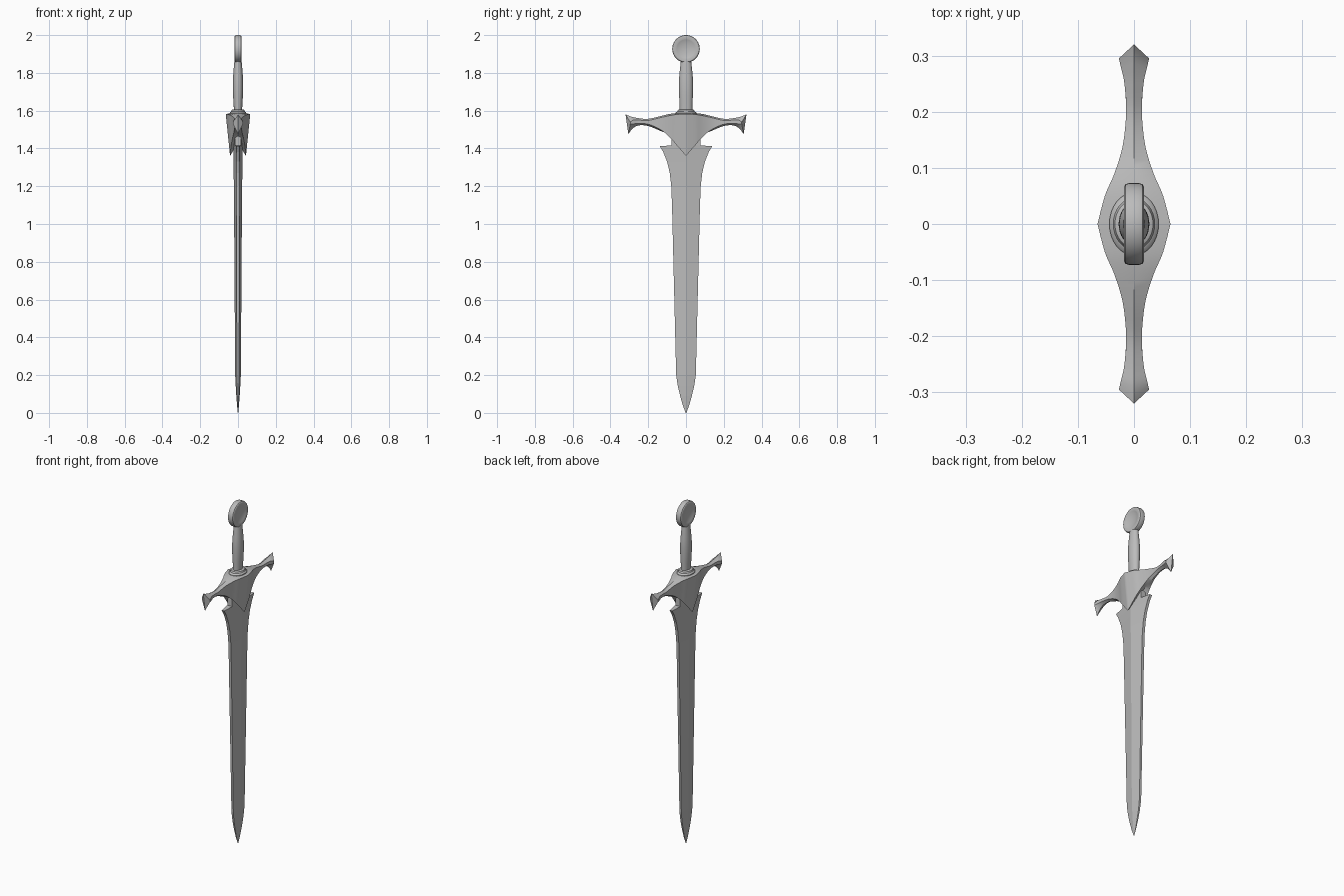
import bpy, bmesh
from math import sin, cos, pi, radians

cube = bpy.data.objects.get("Cube")
if cube:
    bpy.data.objects.remove(cube, do_unlink=True)

steel = bpy.data.materials.new("grey steel")
steel.use_nodes = True
grey = (0.5, 0.5, 0.5, 1)
steel.diffuse_color = grey
steel.node_tree.nodes["Principled BSDF"].inputs["Base Color"].default_value = grey


def loft(name, rings, smooth_angle=None):
    """Skin a row of point rings, closing each end with two half faces."""
    bm = bmesh.new()
    rows = [[bm.verts.new(p) for p in ring] for ring in rings]
    n = len(rows[0])
    for a, b in zip(rows, rows[1:]):
        for i in range(n):
            j = (i + 1) % n
            bm.faces.new((a[i], a[j], b[j], b[i]))
    for end in (rows[0], rows[-1]):
        bm.faces.new(end[:n // 2 + 1])
        bm.faces.new(end[n // 2:] + end[:1])
    bmesh.ops.recalc_face_normals(bm, faces=bm.faces)
    mesh = bpy.data.meshes.new(name)
    bm.to_mesh(mesh)
    bm.free()
    mesh.materials.append(steel)
    obj = bpy.data.objects.new(name, mesh)
    bpy.context.collection.objects.link(obj)
    if smooth_angle:
        bpy.ops.object.select_all(action="DESELECT")
        obj.select_set(True)
        bpy.context.view_layer.objects.active = obj
        bpy.ops.object.shade_smooth_by_angle(angle=radians(smooth_angle))
    return obj


def refine(stations, steps):
    """Smoothly interpolate rows of numbers."""
    out = []
    last = len(stations) - 1
    for k in range(last):
        rows = [stations[min(max(k + d, 0), last)] for d in (-1, 0, 1, 2)]
        for s in range(steps):
            t = s / steps
            out.append([b + t * (c - a) / 2
                        + t * t * (2 * a - 5 * b + 4 * c - d) / 2
                        + t ** 3 * (3 * b - a - 3 * c + d) / 2
                        for a, b, c, d in zip(*rows)])
    return out + [list(stations[-1])]


def ellipse_z(rx, ry, z, n=32):
    return [(rx * cos(2 * pi * i / n), ry * sin(2 * pi * i / n), z) for i in range(n)]


# Blade: height, half width, half thickness at the ridge, half thickness at the edge
blade = [
    (0, .002, .001, .0005), (.04, .017, .005, .002), (.09, .031, .009, .004),
    (.14, .043, .012, .005), (.2, .052, .015, .006), (.65, .063, .018, .007),
    (1.1, .074, .021, .008), (1.2, .078, .022, .008), (1.27, .086, .023, .008),
    (1.33, .1, .024, .008), (1.38, .12, .025, .008), (1.412, .139, .025, .008),
    (1.416, .076, .025, .016), (1.53, .076, .025, .016)]
loft("blade", [[(t, 0, z), (e, w, z), (-e, w, z), (-t, 0, z), (-e, -w, z), (e, -w, z)]
               for z, w, t, e in blade])

# Crossguard: y, top, shoulder height and width, lower height and width,
# underside, then how far the top and bottom points reach past the sides
guard = refine([
    (0, 1.588, 1.583, .065, 1.36, .042, 1.43, 0, 0),
    (.05, 1.587, 1.58, .052, 1.418, .036, 1.45, 0, 0),
    (.09, 1.582, 1.573, .035, 1.463, .027, 1.475, 0, 0),
    (.14, 1.57, 1.562, .02, 1.503, .018, 1.495, 0, 0),
    (.2, 1.557, 1.548, .014, 1.528, .014, 1.519, 0, 0),
    (.25, 1.56, 1.55, .017, 1.533, .017, 1.522, 0, 0),
    (.278, 1.568, 1.55, .023, 1.53, .023, 1.505, .01, .005),
    (.295, 1.58, 1.54, .027, 1.53, .027, 1.475, .025, .01)], 4)


def guard_ring(row, side):
    y, top, zu, w, zl, wl, under, reach_t, reach_b = row
    return [(0, side * (y + reach_t), top), (w, side * y, zu), (wl, side * y, zl),
            (0, side * (y + reach_b), under), (-wl, side * y, zl), (-w, side * y, zu)]


loft("crossguard", [guard_ring(r, -1) for r in reversed(guard)]
     + [guard_ring(r, 1) for r in guard[1:]], 32)

# Stepped collar where the grip meets the crossguard
loft("collar", [ellipse_z(rx, ry, z) for rx, ry, z in (
    (.044, .056, 1.575), (.044, .056, 1.588), (.04, .051, 1.593),
    (.037, .046, 1.595), (.034, .042, 1.604), (.028, .037, 1.607))], 30)

# Swelling grip
grip = refine([(.021, .033, 1.59), (.023, .034, 1.63), (.027, .037, 1.7),
               (.027, .037, 1.76), (.023, .032, 1.82), (.019, .027, 1.865)], 3)
loft("grip", [ellipse_z(*row) for row in grip], 40)

# Disc pommel, dished on both faces
half = [(.009, .002), (.01, .02), (.013, .037), (.0165, .049),
        (.018, .053), (.018, .066), (.015, .071), (.009, .073)]
profile = [(-x, r) for x, r in half] + [(x, r) for x, r in reversed(half)]
loft("pommel", [[(x, r * cos(2 * pi * i / 40), 1.927 + r * sin(2 * pi * i / 40))
                 for i in range(40)] for x, r in profile], 30)
